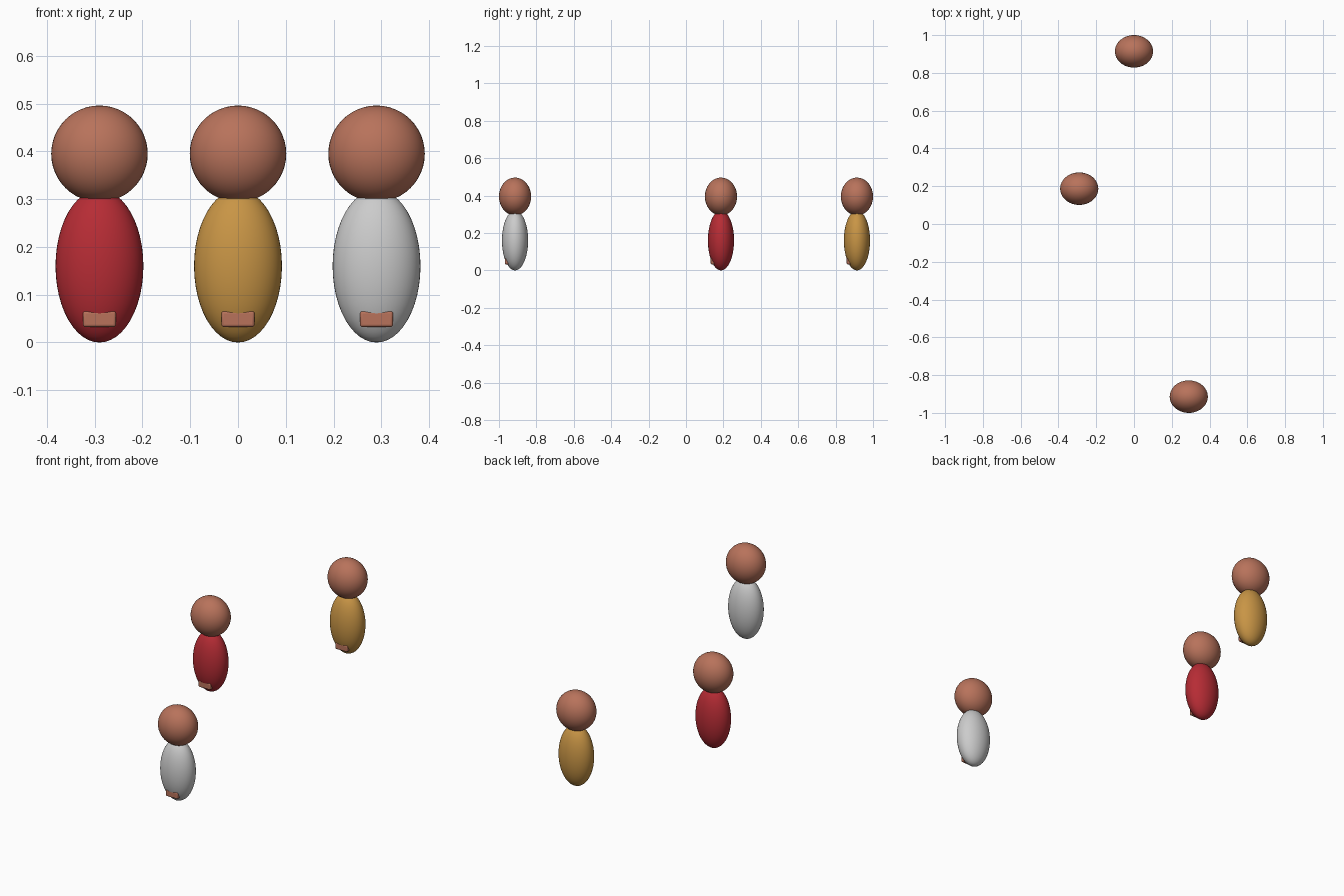
import bpy

if "Cube" in bpy.data.objects:
    bpy.data.objects.remove(bpy.data.objects["Cube"])


def material(name, rgb):
    m = bpy.data.materials.new(name)
    m.diffuse_color = (*rgb, 1)
    m.use_nodes = True
    m.node_tree.nodes["Principled BSDF"].inputs["Base Color"].default_value = m.diffuse_color
    return m


def ellipsoid(name, loc, radii, mat):
    bpy.ops.mesh.primitive_uv_sphere_add(segments=48, ring_count=24, radius=1, location=loc)
    o = bpy.context.object
    o.name = name
    o.scale = radii
    bpy.ops.object.transform_apply(location=False, rotation=False, scale=True)
    bpy.ops.object.shade_smooth()
    o.data.materials.append(mat)
    return o


def rounded_box(name, loc, size, mat):
    bpy.ops.mesh.primitive_cube_add(size=1, location=loc)
    o = bpy.context.object
    o.name = name
    o.scale = size
    bpy.ops.object.transform_apply(location=False, rotation=False, scale=True)
    b = o.modifiers.new("round", "BEVEL")
    b.width = 0.005
    b.segments = 3
    bpy.ops.object.shade_smooth_by_angle()
    o.data.materials.append(mat)
    return o


skin = material("skin", (0.48, 0.17, 0.105))
figures = [
    ("red", (0.47, 0.025, 0.035), -0.29, 0.187),
    ("gold", (0.58, 0.30, 0.06), 0.0, 0.914),
    ("white", (0.74, 0.75, 0.72), 0.29, -0.914),
]

for label, rgb, x, y in figures:
    # egg-shaped body
    ellipsoid(label + "_body", (x, y, 0.16), (0.092, 0.070, 0.16), material(label, rgb))
    # round head, slightly flattened front to back
    ellipsoid(label + "_head", (x, y, 0.395), (0.101, 0.086, 0.101), skin)
    # feet block poking out of the front
    rounded_box(label + "_feet", (x, y - 0.034, 0.049), (0.069, 0.042, 0.033), skin)
